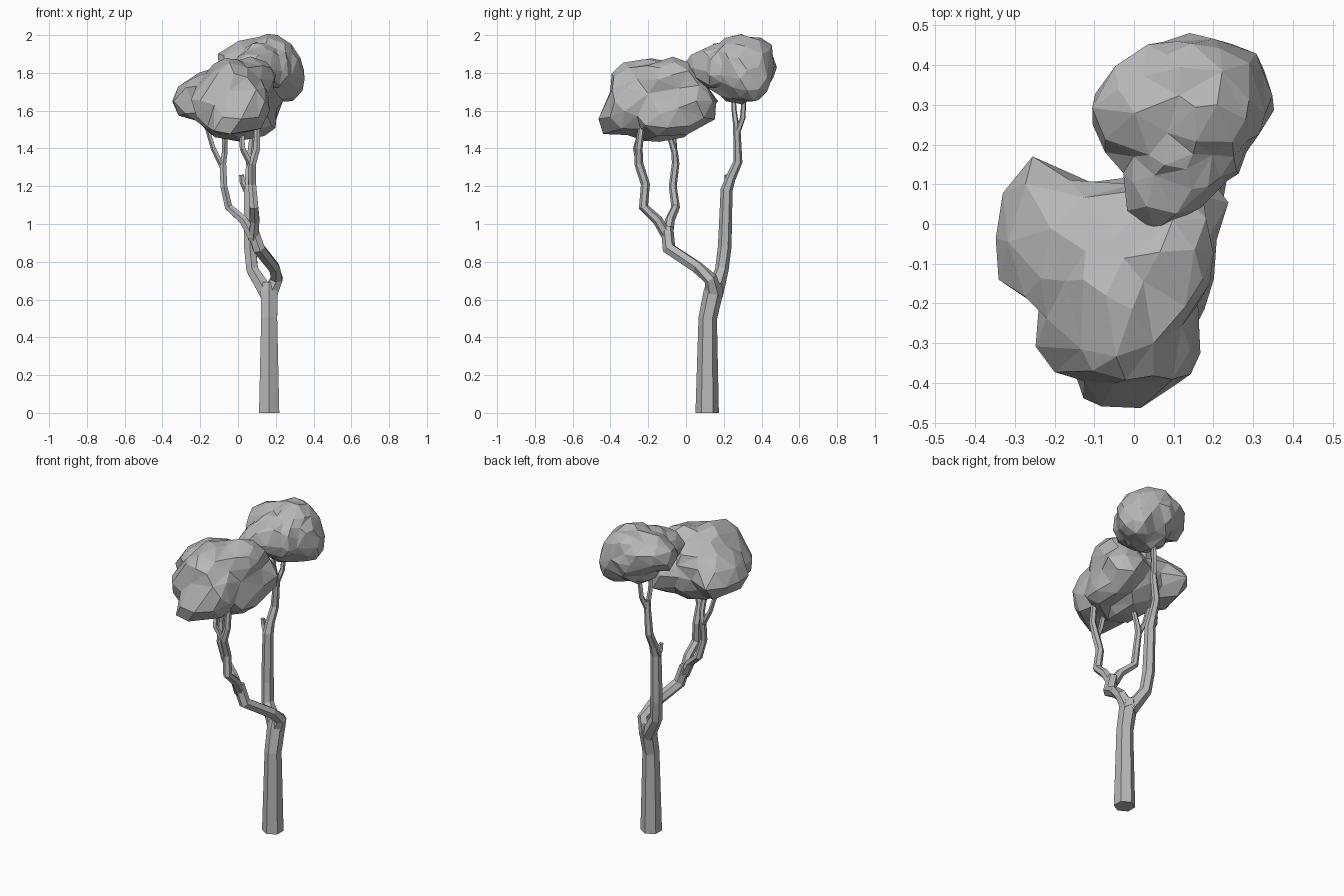
import bpy, bmesh, math, random
from mathutils import Vector

if "Cube" in bpy.data.objects:
    bpy.data.objects.remove(bpy.data.objects["Cube"], do_unlink=True)

GREY = (0.48, 0.48, 0.48, 1)
grey = bpy.data.materials.new("plain grey")
grey.use_nodes = True
grey.diffuse_color = GREY
grey.node_tree.nodes["Principled BSDF"].inputs["Base Color"].default_value = GREY


def add_object(name, bm):
    bmesh.ops.recalc_face_normals(bm, faces=bm.faces)
    mesh = bpy.data.meshes.new(name)
    bm.to_mesh(mesh)
    bm.free()
    mesh.materials.append(grey)
    obj = bpy.data.objects.new(name, mesh)
    bpy.context.collection.objects.link(obj)
    return obj


def limb(name, path, sides=6):
    """Sweep a flat-sided tube along points of (x, y, z, radius)."""
    bm = bmesh.new()
    points = [Vector(p[:3]) for p in path]
    rings = []
    for i, p in enumerate(points):
        before = (p - points[i - 1]).normalized() if i else Vector()
        after = (points[i + 1] - p).normalized() if i + 1 < len(points) else Vector()
        axis = Vector((0, 0, 1)) if i == 0 and p.z == 0 else (before + after).normalized()
        u = Vector((0, 1, 0)).cross(axis).normalized()
        v = axis.cross(u)
        turns = [math.tau * (k + 0.5) / sides for k in range(sides)]
        rings.append([bm.verts.new(p + path[i][3] * (u * math.cos(t) + v * math.sin(t)))
                      for t in turns])
    for low, high in zip(rings, rings[1:]):
        for k in range(sides):
            n = (k + 1) % sides
            bm.faces.new((low[k], low[n], high[n], high[k]))
    bm.faces.new(rings[0])
    bm.faces.new(rings[-1])
    return add_object(name, bm)


def exit_distance(origin, ray, centre, size):
    """Distance along a ray to the far side of an ellipsoid, or zero."""
    o = Vector((a - c) / s for a, c, s in zip(origin, centre, size))
    d = Vector(a / s for a, s in zip(ray, size))
    a, b, c = d.dot(d), o.dot(d), o.dot(o) - 1
    root = b * b - a * c
    return (math.sqrt(root) - b) / a if root > 0 else 0


def leaf_clump(name, origin, lobes, seed):
    """Push a ball out to the skin of several lobes, then facet it unevenly."""
    rng = random.Random(seed)
    bm = bmesh.new()
    bmesh.ops.create_icosphere(bm, subdivisions=3, radius=1)
    origin = Vector(origin)
    for v in bm.verts:
        ray = v.co.normalized()
        reach = max(exit_distance(origin, ray, *lobe) for lobe in lobes)
        v.co = origin + ray * (reach + rng.uniform(-0.01, 0.012))
    obj = add_object(name, bm)
    facets = obj.modifiers.new("facets", "DECIMATE")
    facets.ratio = 0.6
    return obj


# Trunk and the two main limbs
limb("trunk", [(.165, .112, 0, .062), (.165, .115, .5, .049), (.165, .145, .64, .052),
               (.165, .15, .69, .04)])
limb("front_limb", [(.17, .15, .63, .045), (.205, .13, .71, .036), (.19, .06, .77, .034),
                    (.11, -.09, .87, .036), (.075, -.1, .98, .033)])
limb("back_limb", [(.16, .15, .62, .045), (.075, .19, .76, .036), (.063, .205, .88, .036),
                   (.06, .215, 1.18, .032), (.06, .235, 1.24, .027), (.065, .275, 1.33, .024),
                   (.08, .27, 1.48, .02), (.08, .265, 1.54, .016)])

# Thin upper branches
limb("back_twig_inner", [(.08, .268, 1.5, .017), (.07, .255, 1.6, .014),
                         (.07, .25, 1.7, .012)], 5)
limb("back_twig_outer", [(.08, .27, 1.48, .017), (.1, .3, 1.56, .015),
                         (.11, .31, 1.7, .013)], 5)
limb("broken_stub", [(.05, .212, 1.17, .018), (.025, .22, 1.22, .016), (.02, .218, 1.26, .014)], 5)
limb("front_branch", [(.08, -.09, .92, .03), (.09, -.15, 1.02, .027), (.085, -.225, 1.09, .026),
                      (.075, -.215, 1.21, .024), (.075, -.25, 1.32, .024), (.1, -.25, 1.4, .02),
                      (.1, -.235, 1.52, .018)])
limb("front_twig", [(.075, -.245, 1.3, .018), (.025, -.265, 1.4, .016),
                    (.02, -.24, 1.5, .014)], 5)
limb("side_branch", [(.08, -.1, .93, .03), (.03, -.085, 1.02, .026), (-.05, -.055, 1.09, .023),
                     (-.075, -.07, 1.2, .021), (-.08, -.055, 1.32, .02),
                     (-.07, -.06, 1.38, .017), (-.07, -.09, 1.48, .015)])
limb("side_twig", [(-.08, -.055, 1.3, .016), (-.13, -.06, 1.4, .014),
                   (-.175, -.07, 1.55, .012)], 5)

# Foliage, each lobe a centre and a size
leaf_clump("front_foliage", (-.03, -.14, 1.65), [
    ((-.03, -.15, 1.655), (.2, .27, .215)),
    ((-.22, .02, 1.66), (.13, .15, .11)),
    ((-.25, -.11, 1.65), (.1, .1, .1)),
    ((-.14, -.05, 1.7), (.15, .18, .11)),
    ((-.05, -.38, 1.53), (.13, .1, .07)),
    ((.11, -.08, 1.58), (.1, .2, .12)),
    ((.1, .04, 1.63), (.13, .13, .13)),
    ((.09, -.08, 1.76), (.11, .17, .12)),
    ((-.03, -.22, 1.73), (.15, .19, .14)),
    ((.06, -.3, 1.63), (.11, .12, .15)),
    ((-.14, -.28, 1.64), (.1, .11, .13))], 4)
leaf_clump("back_foliage", (.14, .25, 1.83), [
    ((.16, .3, 1.83), (.17, .17, .17)),
    ((.07, .1, 1.83), (.1, .12, .09)),
    ((-.02, .28, 1.85), (.1, .11, .09)),
    ((.06, .3, 1.86), (.14, .15, .11)),
    ((.12, .2, 1.83), (.14, .16, .13)),
    ((.25, .33, 1.78), (.1, .13, .14)),
    ((.14, .33, 1.88), (.14, .14, .115)),
    ((.2, .18, 1.81), (.08, .09, .1)),
    ((.15, .28, 1.75), (.14, .14, .11))], 9)
